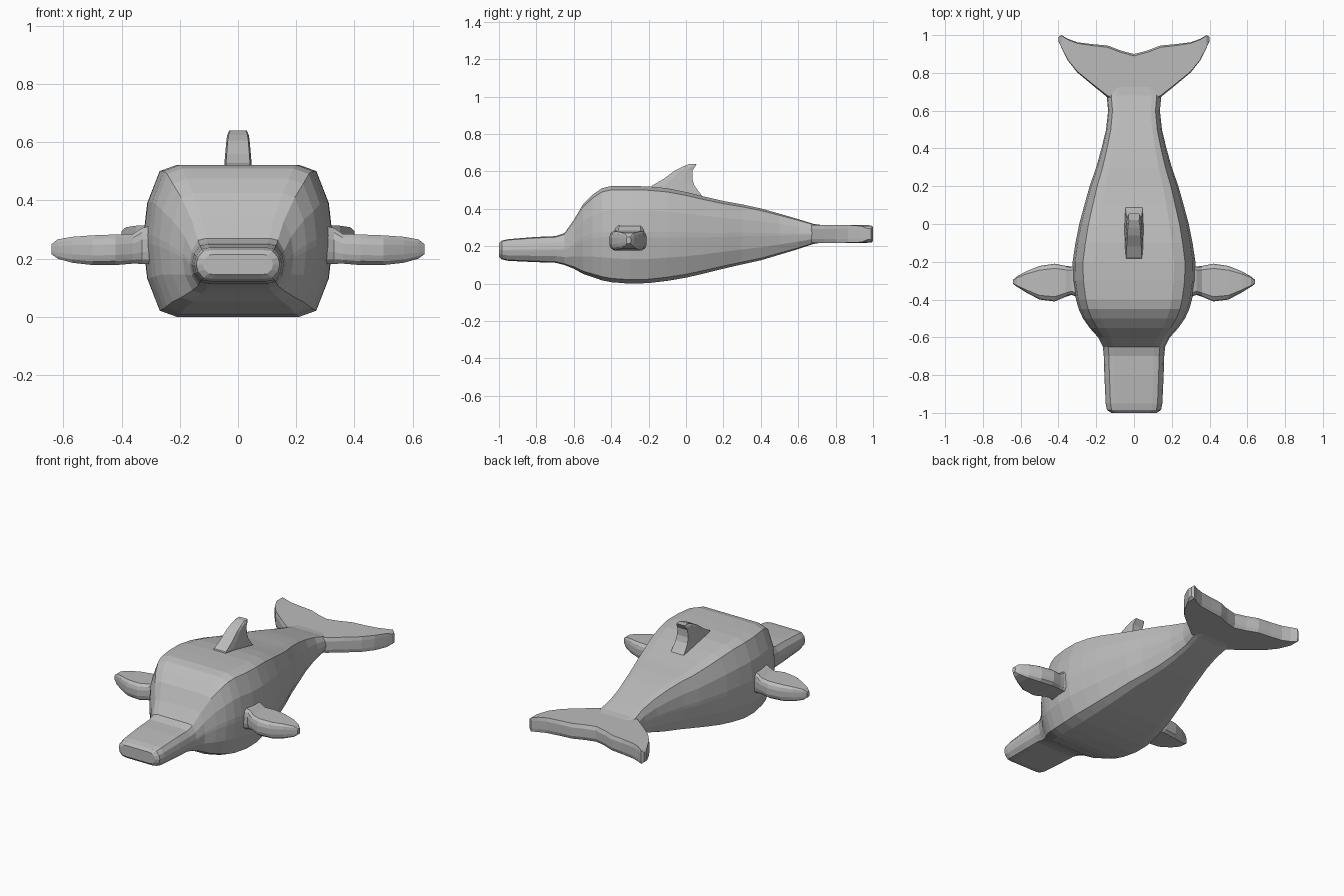
import bpy

if "Cube" in bpy.data.objects:
    bpy.data.objects.remove(bpy.data.objects["Cube"])

grey = bpy.data.materials.new("plain grey")
grey.use_nodes = True
grey.diffuse_color = (0.5, 0.5, 0.5, 1)
grey.node_tree.nodes["Principled BSDF"].inputs["Base Color"].default_value = (0.5, 0.5, 0.5, 1)

# Quarter cross-sections as fractions of the half extents
BODY = [(1, 0.06), (0.96, 0.5), (0.83, 0.92), (0.65, 1)]
LIMB = [(1, 0.35), (0.93, 0.75), (0.75, 1)]
FIN = [(1, 0.4), (0.88, 1)]


def ring_of(quarter):
    right = quarter[::-1] + [(a, -b) for a, b in quarter]
    return right + [(-a, -b) for a, b in right]


def loft(name, quarter, rows, axis):
    """Skin a ring through rows of (position, a0, a1, b0, b1) along an axis."""
    ring = ring_of(quarter)
    n = len(ring)
    verts = []
    for pos, a0, a1, b0, b1 in rows:
        for a, b in ring:
            p = [(a0 + a1 + a * (a1 - a0)) / 2, (b0 + b1 + b * (b1 - b0)) / 2]
            p.insert(axis, pos)
            verts.append(p)
    faces = [(r * n + i, r * n + (i + 1) % n, r * n + n + (i + 1) % n, r * n + n + i)
             for r in range(len(rows) - 1) for i in range(n)]
    last = n * (len(rows) - 1)
    faces += [tuple(reversed(range(n))), tuple(range(last, last + n))]
    if axis == 1:  # keep faces outward for the y axis
        faces = [f[::-1] for f in faces]
    faces = [f[::-1] for f in faces]  # the ring runs clockwise
    mesh = bpy.data.meshes.new(name)
    mesh.from_pydata(verts, [], faces)
    mesh.materials.append(grey)
    obj = bpy.data.objects.new(name, mesh)
    bpy.context.collection.objects.link(obj)
    return obj


# Body with beak: y, half width, bottom, top
body = [(-1, .12, .145, .215), (-.985, .143, .13, .23), (-.95, .15, .122, .238),
        (-.8, .157, .115, .25), (-.7, .16, .112, .254), (-.65, .165, .1, .27),
        (-.6, .19, .08, .34), (-.55, .235, .052, .425), (-.5, .27, .035, .475),
        (-.45, .293, .018, .51), (-.4, .307, .008, .522), (-.3, .323, 0, .522),
        (-.2, .325, .003, .52), (-.1, .31, .015, .51), (0, .29, .032, .49),
        (.1, .263, .055, .465), (.2, .235, .08, .442), (.3, .2, .103, .424),
        (.4, .172, .125, .402), (.5, .148, .155, .374), (.6, .137, .185, .345),
        (.68, .145, .212, .32), (.74, .12, .222, .312)]
loft("body", BODY, [(y, -w, w, lo, hi) for y, w, lo, hi in body], 1)

# Side flippers: x, back and front edges, bottom, top
flipper = [(.27, -.4, -.2, .18, .32), (.33, -.375, -.225, .182, .305),
           (.36, -.385, -.222, .183, .285), (.42, -.41, -.21, .178, .283),
           (.5, -.4, -.222, .178, .28), (.57, -.363, -.25, .186, .275),
           (.62, -.332, -.278, .2, .266), (.64, -.318, -.295, .215, .25)]
left = loft("left_flipper", LIMB, flipper, 0)
right = left.copy()
right.name = "right_flipper"
right.data = left.data.copy()
right.data.name = "right_flipper"
for v in right.data.vertices:
    v.co.x *= -1
right.data.flip_normals()
bpy.context.collection.objects.link(right)

# Tail flukes, mirrored about the notch
half = [(0, .62, .9, .218, .314), (.07, .64, .918, .218, .314),
        (.14, .67, .945, .218, .314), (.22, .735, .952, .218, .314),
        (.3, .802, .962, .218, .314), (.35, .865, .98, .219, .313),
        (.385, .935, 1, .222, .308), (.4, .968, .99, .235, .295)]
fluke = [(-r[0],) + r[1:] for r in half[:0:-1]] + half
loft("tail_flukes", [(1, 0.55), (0.93, 1)], fluke, 0)

# Dorsal fin: z, half thickness, front and rear edges
fin = [(.45, .052, -.2, .1), (.49, .05, -.195, .07), (.525, .047, -.18, .045),
       (.56, .044, -.12, .034), (.605, .04, -.06, .035), (.625, .037, -.02, .048),
       (.64, .03, .02, .056)]
loft("dorsal_fin", FIN, [(z, -t, t, f, r) for z, t, f, r in fin], 2)
